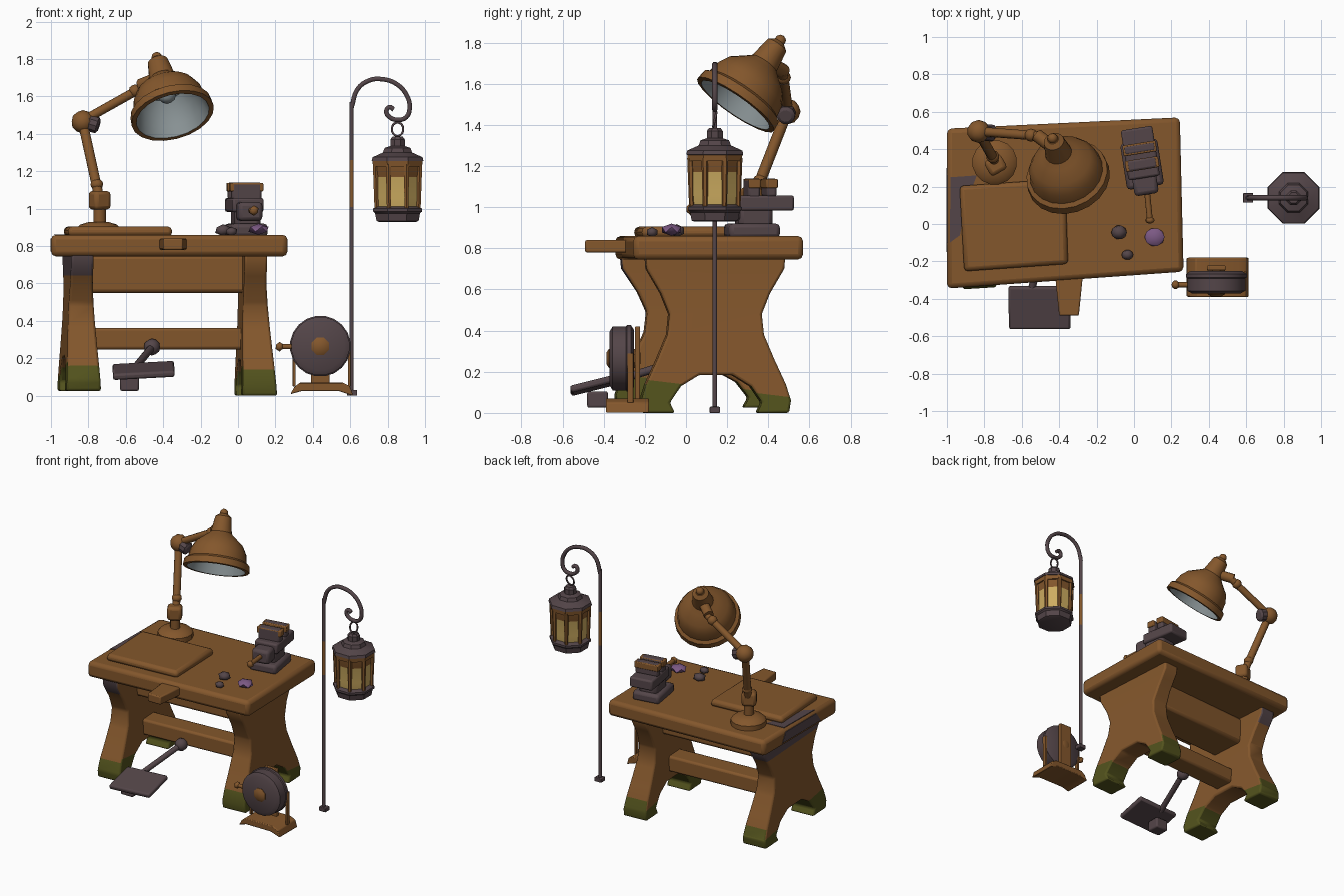
import bpy, bmesh, math
from mathutils import Vector, Matrix

if "Cube" in bpy.data.objects:
    bpy.data.objects.remove(bpy.data.objects["Cube"])


def mat(name, rgb):
    m = bpy.data.materials.new(name)
    m.diffuse_color = (*rgb, 1)
    m.use_nodes = True
    m.node_tree.nodes["Principled BSDF"].inputs["Base Color"].default_value = m.diffuse_color
    return m


WOOD = mat("brown wood", (0.23, 0.095, 0.025))
IRON = mat("dark iron", (0.088, 0.06, 0.066))
MOSS = mat("green moss", (0.085, 0.085, 0.012))
GLASS = mat("yellow glass", (0.62, 0.42, 0.12))
GREY = mat("grey lining", (0.25, 0.29, 0.3))
GEM = mat("purple gem", (0.2, 0.1, 0.23))


def finish(name, bm, mats, bevel=0.0, seg=2, angle=35):
    bmesh.ops.recalc_face_normals(bm, faces=bm.faces)
    me = bpy.data.meshes.new(name)
    bm.to_mesh(me)
    bm.free()
    ob = bpy.data.objects.new(name, me)
    bpy.context.collection.objects.link(ob)
    for m in mats if isinstance(mats, (list, tuple)) else [mats]:
        me.materials.append(m)
    if bevel:
        b = ob.modifiers.new("bevel", 'BEVEL')
        b.width, b.segments, b.limit_method = bevel, seg, 'ANGLE'
    bpy.ops.object.select_all(action='DESELECT')
    ob.select_set(True)
    bpy.context.view_layer.objects.active = ob
    bpy.ops.object.shade_smooth_by_angle(angle=math.radians(angle))
    return ob


def prism(name, pts, vec, m, bevel=0.0, top=1.0, seg=2):
    """Polygon swept along vec; top scales the far end."""
    bm = bmesh.new()
    pts = [Vector(p) for p in pts]
    c = sum(pts, Vector()) / len(pts)
    a = [bm.verts.new(p) for p in pts]
    b = [bm.verts.new(c + (p - c) * top + Vector(vec)) for p in pts]
    n = len(pts)
    bm.faces.new(a)
    bm.faces.new(b)
    for i in range(n):
        bm.faces.new((a[i], a[(i + 1) % n], b[(i + 1) % n], b[i]))
    return finish(name, bm, m, bevel, seg)


def box(name, loc, size, m, bevel=0.01, rot=(0, 0, 0)):
    bm = bmesh.new()
    bmesh.ops.create_cube(bm, size=1)
    bmesh.ops.scale(bm, vec=size, verts=bm.verts)
    ob = finish(name, bm, m, bevel)
    ob.location, ob.rotation_euler = loc, [math.radians(r) for r in rot]
    return ob


def lathe(name, prof, loc, axis, mats, n=16, rule=None, angle=35):
    """Profile of (radius, distance) spun about an axis through loc."""
    bm = bmesh.new()
    rings = [[bm.verts.new((r * math.cos(2 * math.pi * (k + .5) / n),
                            r * math.sin(2 * math.pi * (k + .5) / n), h)) for k in range(n)]
             for r, h in prof]
    for i in range(len(prof) - 1):
        for k in range(n):
            f = bm.faces.new((rings[i][k], rings[i][(k + 1) % n],
                              rings[i + 1][(k + 1) % n], rings[i + 1][k]))
            f.material_index = rule(i) if rule else 0
    for r in (rings[0], rings[-1]):
        f = bm.faces.new(r)
        f.material_index = rule(0 if r is rings[0] else len(prof) - 2) if rule else 0
    q = Vector((0, 0, 1)).rotation_difference(Vector(axis).normalized())
    bmesh.ops.transform(bm, matrix=Matrix.Translation(loc) @ q.to_matrix().to_4x4(), verts=bm.verts)
    return finish(name, bm, mats, angle=angle)


def rod(name, a, b, r, m, n=10, r2=None):
    d = Vector(b) - Vector(a)
    return lathe(name, [(r, 0), (r2 or r, d.length)], a, d, m, n, angle=50)


def ball(name, loc, size, m, sub=2):
    bm = bmesh.new()
    bmesh.ops.create_icosphere(bm, subdivisions=sub, radius=1)
    bmesh.ops.scale(bm, vec=size, verts=bm.verts)
    bmesh.ops.translate(bm, vec=loc, verts=bm.verts)
    return finish(name, bm, m, angle=50)


def tube(name, pts, r, m, cyclic=False):
    cu = bpy.data.curves.new(name, 'CURVE')
    cu.dimensions, cu.bevel_depth, cu.bevel_resolution, cu.resolution_u = '3D', r, 1, 4
    cu.use_fill_caps = True
    s = cu.splines.new('BEZIER')
    s.bezier_points.add(len(pts) - 1)
    s.use_cyclic_u = cyclic
    for p, co in zip(s.bezier_points, pts):
        p.co, p.handle_left_type, p.handle_right_type = co, 'AUTO', 'AUTO'
    ob = bpy.data.objects.new(name, cu)
    bpy.context.collection.objects.link(ob)
    cu.materials.append(m)


TILT = 3.6   # the bench is turned slightly

# Bench top, writing board, worn corner and bench pin
prism("bench_top", [(-1, -.345, .745), (.265, -.255, .745), (.245, .57, .745), (-1, .51, .745)],
      (0, 0, .115), WOOD, .026)
prism("board", [(-.91, -.255, .855), (-.35, -.215, .855), (-.365, .245, .855), (-.935, .205, .855)],
      (0, 0, .05), WOOD, .02, .98)
prism("worn_patch_top", [(-.985, -.1, .858), (-.93, -.06, .858), (-.9, .1, .858),
                         (-.84, .26, .858), (-.98, .25, .858)], (0, 0, .005), IRON)
prism("worn_patch_side", [(-.998, -.15, .77), (-.998, .3, .77), (-.998, .26, .84), (-.998, -.1, .84)],
      (-.005, 0, 0), IRON)
prism("bench_pin", [(-.425, -.24, .78), (-.27, -.24, .78), (-.295, -.49, .78), (-.40, -.49, .78)],
      (0, 0, .06), WOOD, .008)


# Carved end panels with arched feet
def end_panel(name, x, y, s, z0, worn):
    half = [(.34, .76), (.335, .70), (.265, .58), (.225, .48), (.235, .38), (.285, .26), (.34, .14),
            (.365, .06), (.355, 0), (.20, 0), (.225, .05), (.17, .13), (.08, .185)]
    out = half + [(-a, b) for a, b in reversed(half)]
    bm = bmesh.new()
    f = bm.faces.new([bm.verts.new((-.06, a * s, b)) for a, b in out])
    ext = bmesh.ops.extrude_face_region(bm, geom=[f])["geom"]
    bmesh.ops.translate(bm, vec=(.12, 0, 0), verts=[v for v in ext if isinstance(v, bmesh.types.BMVert)])
    for z in (.12, .22, .35, .5, .64):
        bmesh.ops.bisect_plane(bm, geom=bm.verts[:] + bm.edges[:] + bm.faces[:],
                               plane_co=(0, 0, z), plane_no=(0, .12 if z == .12 else 0, 1))
    for f in bm.faces:
        c = f.calc_center_median()
        if c.z < .125:
            f.material_index = 1
        elif worn and c.z > .64 and (c.x < -.05 or abs(c.y) > .3):
            f.material_index = 2
    for v in bm.verts:   # thicker towards the feet
        t = max(0, .6 - v.co.z) / .6
        v.co.x = v.co.x * (1 + .55 * t) + .02 * t * (1 if not worn else .3)
        v.co.z = z0 + v.co.z * (1 - z0 / .76)
    ob = finish(name, bm, [WOOD, MOSS, IRON], .018, 2, 40)
    ob.location, ob.rotation_euler.z = (x, y, 0), math.radians(TILT)


end_panel("right_end_panel", .075, .14, 1, 0, False)
end_panel("left_end_panel", -.855, .055, 1.1, .025, True)
box("apron", (-.4, .1, .65), (.93, .27, .2), WOOD, .02, (0, 0, TILT))
box("stretcher", (-.38, .09, .305), (.88, .15, .115), WOOD, .015, (0, 0, TILT))

# Foot pedal
box("pedal", (-.505, -.447, .135), (.33, .235, .035), IRON, .012, (14, -3, 0))
box("pedal_foot", (-.58, -.43, .065), (.1, .1, .08), IRON)
rod("pedal_arm", (-.55, -.36, .15), (-.46, -.01, .26), .02, IRON)
ball("pedal_joint", (-.46, -.01, .26), (.045, .045, .045), IRON)

# Desk lamp
lathe("lamp_base", [(.12, 0), (.12, .04), (.1, .06), (.05, .075)], (-.745, .33, .855), (0, 0, 1), WOOD)
rod("lamp_stem", (-.74, .32, .9), (-.74, .32, 1.02), .035, WOOD)
box("lamp_knuckle", (-.74, .315, 1.045), (.1, .09, .1), WOOD, .02, (0, 0, 30))
rod("lamp_lower_arm", (-.74, .33, 1.05), (-.83, .49, 1.46), .027, WOOD)
ball("lamp_lower_collar", (-.755, .36, 1.13), (.035, .035, .03), WOOD)
ball("lamp_elbow", (-.83, .495, 1.465), (.062, .062, .062), WOOD)
lathe("elbow_cap", [(.045, 0), (.045, .05), (.03, .06)], (-.8, .49, 1.46), (1, -.1, -.3), IRON, 10)
rod("lamp_upper_arm", (-.83, .495, 1.47), (-.5, .47, 1.655), .025, WOOD)
ball("lamp_upper_collar", (-.55, .475, 1.63), (.035, .035, .035), WOOD)
rod("lamp_bracket", (-.52, .475, 1.66), (-.42, .4, 1.70), .035, WOOD)
tip = Vector((-.435, .458, 1.81))
AXIS = Vector((.22, -.556, -.80))
ball("lamp_finial", tip, (.028, .028, .028), WOOD)
lathe("lamp_shade", [(.03, .01), (.055, .03), (.072, .14), (.1, .165), (.16, .215), (.19, .27),
                     (.2, .33), (.222, .345), (.226, .39), (.2, .392), (.185, .33), (.165, .26),
                     (.12, .2), (.04, .18)],
      tip, AXIS, [WOOD, GREY], 20, lambda i: 1 if i >= 9 else 0)
ball("lamp_bulb", tip + AXIS * .25, (.05, .05, .05), GREY)

# Small vise
R = 9


def vise(name, x, y, z, size, m, bevel=.012):
    p = Matrix.Rotation(math.radians(R), 3, 'Z') @ Vector((x, y, 0)) + Vector((.04, .34, z))
    return box(name, p, size, m, bevel, (0, 0, R))


vise("vise_foot", 0, -.02, .885, (.2, .25, .07), IRON, .02)
vise("vise_column", 0, -.01, .96, (.14, .17, .13), IRON, .025)
vise("vise_body", 0, .04, 1.02, (.17, .27, .075), IRON)
vise("vise_rear_jaw", 0, .065, 1.095, (.17, .05, .09), IRON)
vise("vise_front_jaw", 0, -.02, 1.09, (.16, .06, .1), IRON)
vise("vise_nose", 0, -.13, .985, (.13, .11, .1), IRON, .02)
for i, y in enumerate((.065, -.02)):
    vise("vise_jaw_wood_%d" % i, 0, y, 1.115, (.18, .058, .045), WOOD, .006)
rod("vise_screw", (.07, .17, .99), (.085, .02, .99), .016, WOOD)
ball("vise_knob", (.085, .02, .99), (.028, .02, .028), WOOD, 1)

# Stones on the bench
ball("stone_large", (-.08, -.045, .885), (.047, .042, .032), IRON, 1)
ball("stone_small", (-.035, -.165, .878), (.035, .03, .025), IRON, 1)
ball("gem_stone", (.11, -.07, .89), (.06, .055, .03), GEM, 1)

# Grinding wheel on its stand
lathe("grind_wheel", [(.13, 0), (.157, .015), (.157, .08), (.163, .085), (.163, .105), (.14, .12)],
      (.44, -.372, .265), (0, 1, 0), IRON, 20)
lathe("wheel_hub", [(.03, 0), (.05, .012), (.05, .155), (.03, .165)], (.44, -.387, .265), (0, 1, 0), WOOD, 8)
prism("stand_base", [(.28, -.39, .008), (.34, -.39, .025), (.54, -.39, .025), (.615, -.39, 0),
                     (.60, -.39, .05), (.56, -.39, .07), (.33, -.39, .07), (.30, -.39, .045)],
      (0, .21, 0), WOOD, .006)
for i, x in enumerate((.30, .595)):
    box("stand_post_%d" % i, (x, -.27, .17), (.016, .03, .24), WOOD, .003)
box("stand_back", (.44, -.235, .24), (.1, .025, .36), WOOD, .005)
rod("crank", (.3, -.325, .262), (.22, -.325, .262), .014, WOOD)
ball("crank_knob", (.222, -.325, .262), (.024, .026, .026), WOOD, 1)

# Hook pole with curled end
Y = .14
box("pole_foot", (.61, Y, .015), (.055, .05, .03), IRON, .004)
lathe("pole", [(.0125, 0), (.0125, 1.0), (.0125, 1.25), (.0125, 1.56)], (.607, Y, .01), (0, 0, 1),
      [IRON, WOOD], 8, lambda i: 1 if i == 1 else 0, 50)
hook = [(.607, 1.54), (.64, 1.64), (.70, 1.685), (.765, 1.693), (.85, 1.665), (.905, 1.60), (.918, 1.54),
        (.90, 1.49), (.855, 1.475), (.81, 1.49), (.793, 1.52), (.81, 1.543), (.832, 1.53)]
tube("pole_hook", [(x, Y, z) for x, z in hook], .014, IRON)
tube("hanging_ring", [(.853 + .03 * math.cos(a * math.pi / 3), Y + .008 * math.sin(a * math.pi / 3),
                       1.425 + .036 * math.sin(a * math.pi / 3)) for a in range(6)], .006, IRON, True)

# Octagonal lantern
L = (.853, Y, 0)
UP = (0, 0, 1)
lathe("lantern_cap", [(.03, 1.385), (.042, 1.37), (.042, 1.335), (.075, 1.325), (.085, 1.30),
                      (.145, 1.275), (.15, 1.255), (.12, 1.25)], L, UP, IRON, 8)
lathe("lantern_top_rim", [(.142, 1.225), (.145, 1.255)], L, UP, WOOD, 8)
lathe("lantern_glass", [(.112, 1.0), (.122, 1.06), (.122, 1.17), (.125, 1.18), (.132, 1.23)], L, UP,
      [GLASS, WOOD], 8, lambda i: 1 if i >= 2 else 0)
lathe("lantern_base", [(.11, .93), (.122, .935), (.13, .975), (.142, .985), (.142, 1.0), (.12, 1.012)],
      L, UP, IRON, 8)
for k in range(8):
    a = 2 * math.pi * (k + .5) / 8
    c, s = math.cos(a), math.sin(a)
    rod("lantern_post_%d" % k, (L[0] + .122 * c, Y + .122 * s, .995),
        (L[0] + .128 * c, Y + .128 * s, 1.24), .012, WOOD, 6, .016)
